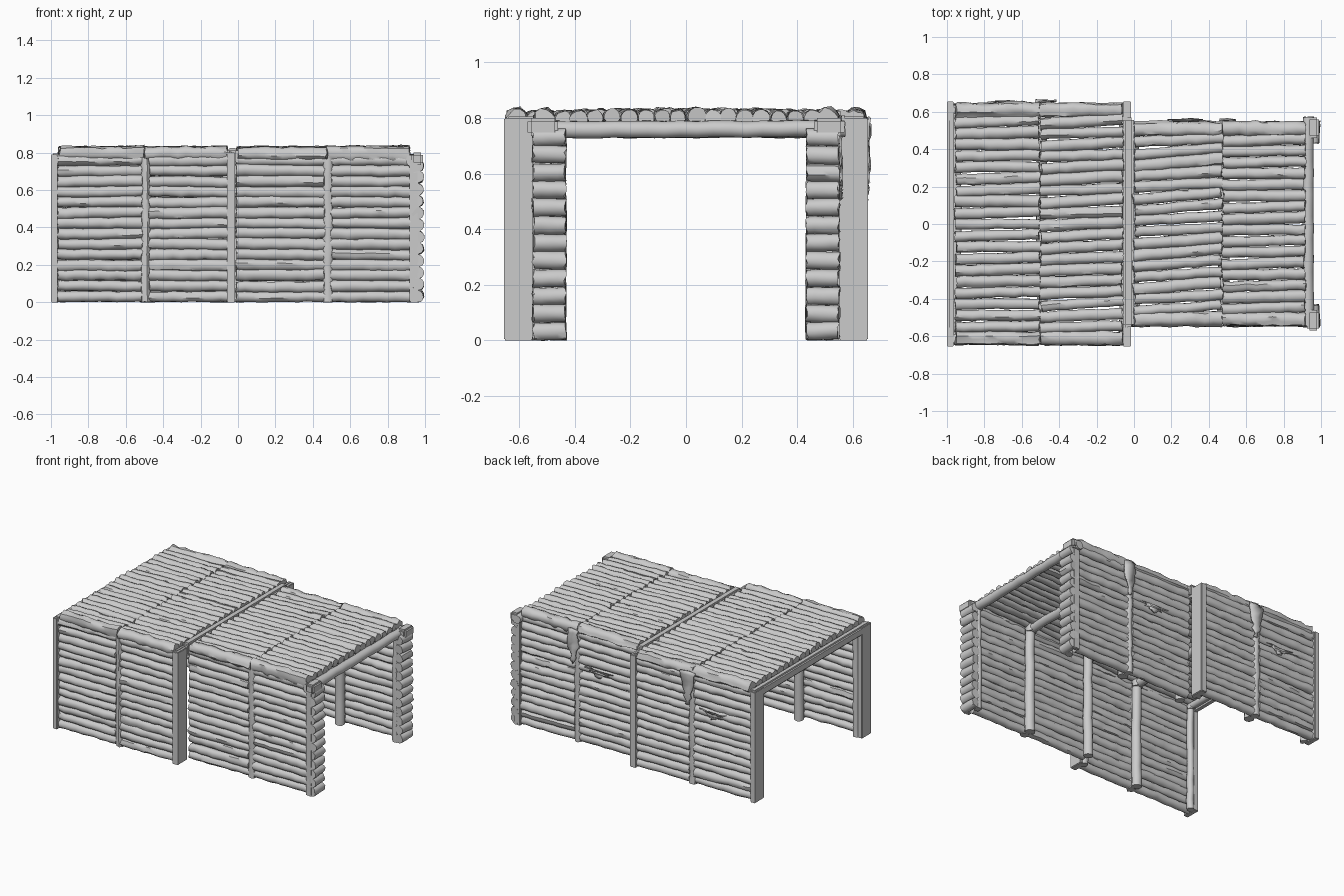
import bpy, bmesh, math, random
from mathutils import Vector

if "Cube" in bpy.data.objects:
    bpy.data.objects.remove(bpy.data.objects["Cube"])

rng = random.Random(7)


def finish(bm, name, smooth=True):
    bmesh.ops.recalc_face_normals(bm, faces=bm.faces)
    me = bpy.data.meshes.new(name)
    bm.to_mesh(me)
    bm.free()
    ob = bpy.data.objects.new(name, me)
    bpy.context.collection.objects.link(ob)
    if smooth:
        bpy.ops.object.select_all(action='DESELECT')
        bpy.context.view_layer.objects.active = ob
        ob.select_set(True)
        bpy.ops.object.shade_smooth_by_angle(angle=math.radians(45))
    return ob


def log(bm, p0, p1, r0, r1, rough=0.05, sides=12, rings=11, bend=0.003):
    """Rough tapering log between two points, with capped ends."""
    p0, p1 = Vector(p0), Vector(p1)
    axis = (p1 - p0).normalized()
    u = axis.orthogonal().normalized()
    v = axis.cross(u)
    lumps = [rng.uniform(1 - rough, 1 + rough) for _ in range(sides)]
    loops = []
    for i in range(rings):
        t = i / (rings - 1)
        wob = rng.uniform(-bend, bend)
        c = p0.lerp(p1, t) + u * wob + v * rng.uniform(-bend, bend)
        ring = []
        for k in range(sides):
            a = 2 * math.pi * k / sides
            r = (r0 + (r1 - r0) * t) * lumps[k] * rng.uniform(1 - rough, 1 + rough)
            end = axis * rng.uniform(-0.006, 0.006) if i in (0, rings - 1) else Vector()
            ring.append(bm.verts.new(c + end + r * (u * math.cos(a) + v * math.sin(a))))
        loops.append(ring)
    for a, b in zip(loops, loops[1:]):
        for k in range(sides):
            j = (k + 1) % sides
            bm.faces.new((a[k], a[j], b[j], b[k]))
    bm.faces.new(loops[0][::-1])
    bm.faces.new(loops[-1])


def box(name, x, y, z, bevel=0.004):
    bm = bmesh.new()
    bmesh.ops.create_cube(bm, size=1)
    for vert in bm.verts:
        for i, (lo, hi) in enumerate((x, y, z)):
            vert.co[i] = lo + (vert.co[i] + 0.5) * (hi - lo)
    bmesh.ops.bevel(bm, geom=bm.edges[:], offset=bevel, segments=2, affect='EDGES')
    return finish(bm, name)


def wall(name, x0, x1, yc, s):
    """Stack of horizontal logs; s is the outward y sign."""
    bm = bmesh.new()
    pitch = 0.056
    for i in range(14):
        z = 0.031 + i * pitch
        j = (lambda: rng.uniform(-0.005, 0.005)) if i else (lambda: 0)
        ra, rb = rng.uniform(0.028, 0.034), rng.uniform(0.028, 0.034)
        if i == 0:
            ra = rb = 0.029
        log(bm, (x0, s * (yc + j()), z + j()), (x1, s * (yc + j()), z + j()), ra, rb)
    finish(bm, name)


def roof(name, x0, x1, half, tilt):
    """Slightly arched deck of logs with rough fat eave logs."""
    bm = bmesh.new()
    n = round(2 * half / 0.062)
    for i in range(n):
        y = -half + 0.045 + (2 * half - 0.09) * i / (n - 1)
        z = 0.793 + 0.010 * (1 - (y / half) ** 2)
        eave = i in (0, n - 1)
        d = 0 if eave else tilt + rng.uniform(-0.006, 0.006)
        r = 0.038 if eave else rng.uniform(0.028, 0.033)
        e = rng.uniform(-0.006, 0.006)
        log(bm, (x0 + e, y - d, z), (x1 + e, y + d, z + rng.uniform(-0.003, 0.003)),
            r, r * rng.uniform(0.9, 1.08), rough=0.13 if eave else 0.05)
    finish(bm, name)


def bark(name, x, y, z_top, width, drop):
    """Torn bark hanging as a narrowing ragged strip."""
    bm = bmesh.new()
    rows = []
    for i in range(9):
        t = i / 8
        w = width * (1 - 0.8 * t) * rng.uniform(0.6, 1.2)
        z = z_top - drop * t
        rows.append([bm.verts.new((x + f * w / 2 + rng.uniform(-0.008, 0.008),
                                   y + rng.uniform(-0.006, 0.010), z + rng.uniform(-0.008, 0.008)))
                     for f in (-1, 0, 1)])
    for a, b in zip(rows, rows[1:]):
        for k in range(2):
            bm.faces.new((a[k], a[k + 1], b[k + 1], b[k]))
    ob = finish(bm, name)
    m = ob.modifiers.new("thickness", 'SOLIDIFY')
    m.thickness = 0.008


def frame(name, x, yp, r=0.03):
    """Round posts inside both walls joined by a round cross beam."""
    bm = bmesh.new()
    for s in (-1, 1):
        log(bm, (x, s * yp, 0), (x, s * yp, 0.775), r * 1.1, r, rough=0.03, rings=12)
        log(bm, (x, s * (yp - 0.012), 0.735), (x, s * (yp - 0.012), 0.775), r * 1.2, r * 1.2, 0.03, rings=3)
    log(bm, (x, -yp, 0.758), (x, yp, 0.758), r, r, rough=0.03, rings=16)
    for vert in bm.verts:
        vert.co.z = max(vert.co.z, 0)
    finish(bm, name)


# Wide left section and narrow right section, two bays each
sections = {
    "wide": (0.65, [(-0.965, -0.512, 0.004), (-0.475, -0.05, 0.010)]),
    "narrow": (0.55, [(-0.01, 0.462, 0.016), (0.498, 0.925, 0.004)]),
}
for sec, (half, bays) in sections.items():
    for b, (x0, x1, tilt) in enumerate(bays, 1):
        wall(f"{sec}_front_wall_bay_{b}", x0, x1, half - 0.037, -1)
        wall(f"{sec}_back_wall_bay_{b}", x0, x1, half - 0.037, 1)
        rx0 = x0 + (0.012 if b == 1 else -0.025)
        rx1 = x1 + (0.008 if b == 1 else -0.012)
        roof(f"{sec}_roof_bay_{b}", rx0, rx1, half + 0.005, tilt)
    # Post showing in the joint between the two bays
    xm = (bays[0][1] + bays[1][0]) / 2
    frame(f"{sec}_middle_frame", xm, half - 0.085)
    bm = bmesh.new()
    for s in (-1, 1):
        log(bm, (xm, s * (half - 0.035), 0), (xm, s * (half - 0.035), 0.77), 0.029, 0.029, 0.06, rings=16)
    for vert in bm.verts:
        vert.co.z = max(vert.co.z, 0)
    finish(bm, f"{sec}_joint_posts")
    # Torn bark at the back
    bark(f"{sec}_torn_bark", xm + 0.02, half + 0.008, 0.80, 0.13, 0.24)
    bark(f"{sec}_bark_flake", xm - 0.18, half, 0.56, 0.20, 0.05)

# Inner round frames at the section ends
frame("left_end_frame", -0.945, 0.565, 0.022)
frame("wide_inner_frame", -0.055, 0.565, 0.026)
frame("narrow_inner_frame", 0.0, 0.46, 0.028)
frame("right_end_frame", 0.925, 0.455, 0.022)

# Flat corner boards and end beams
for s, side in ((-1, "front"), (1, "back")):
    def span(a, b):
        return tuple(sorted((s * a, s * b)))
    box(f"left_{side}_end_board", (-1.0, -0.965), span(0.55, 0.655), (0, 0.79))
    box(f"middle_{side}_end_board", (-0.06, -0.015), span(0.55, 0.655), (0, 0.80))
    box(f"right_{side}_corner_board", (0.918, 0.965), span(0.525, 0.553), (0, 0.765))
    # Short stacked logs closing the right corners
    bm = bmesh.new()
    for i in range(12):
        z = 0.033 + i * 0.0635
        log(bm, (0.958, s * 0.435, z), (0.958 + rng.uniform(0, 0.006), s * 0.55, z + rng.uniform(-0.004, 0.004)),
            0.032, 0.033, 0.04, rings=5, bend=0.001)
    finish(bm, f"right_{side}_corner_logs")
    box(f"right_{side}_beam_block", (0.925, 0.99), span(0.46, 0.57), (0.735, 0.80), 0.012)

box("left_end_beam", (-1.0, -0.95), (-0.65, 0.65), (0.73, 0.795), 0.012)
box("middle_wide_beam", (-0.06, -0.022), (-0.65, 0.65), (0.73, 0.805), 0.012)
box("middle_beam", (-0.06, 0.0), (-0.55, 0.57), (0.735, 0.825), 0.014)
bm = bmesh.new()
log(bm, (0.93, -0.55, 0.76), (0.93, 0.57, 0.76), 0.032, 0.03, 0.03, rings=20)
finish(bm, "right_end_beam")
